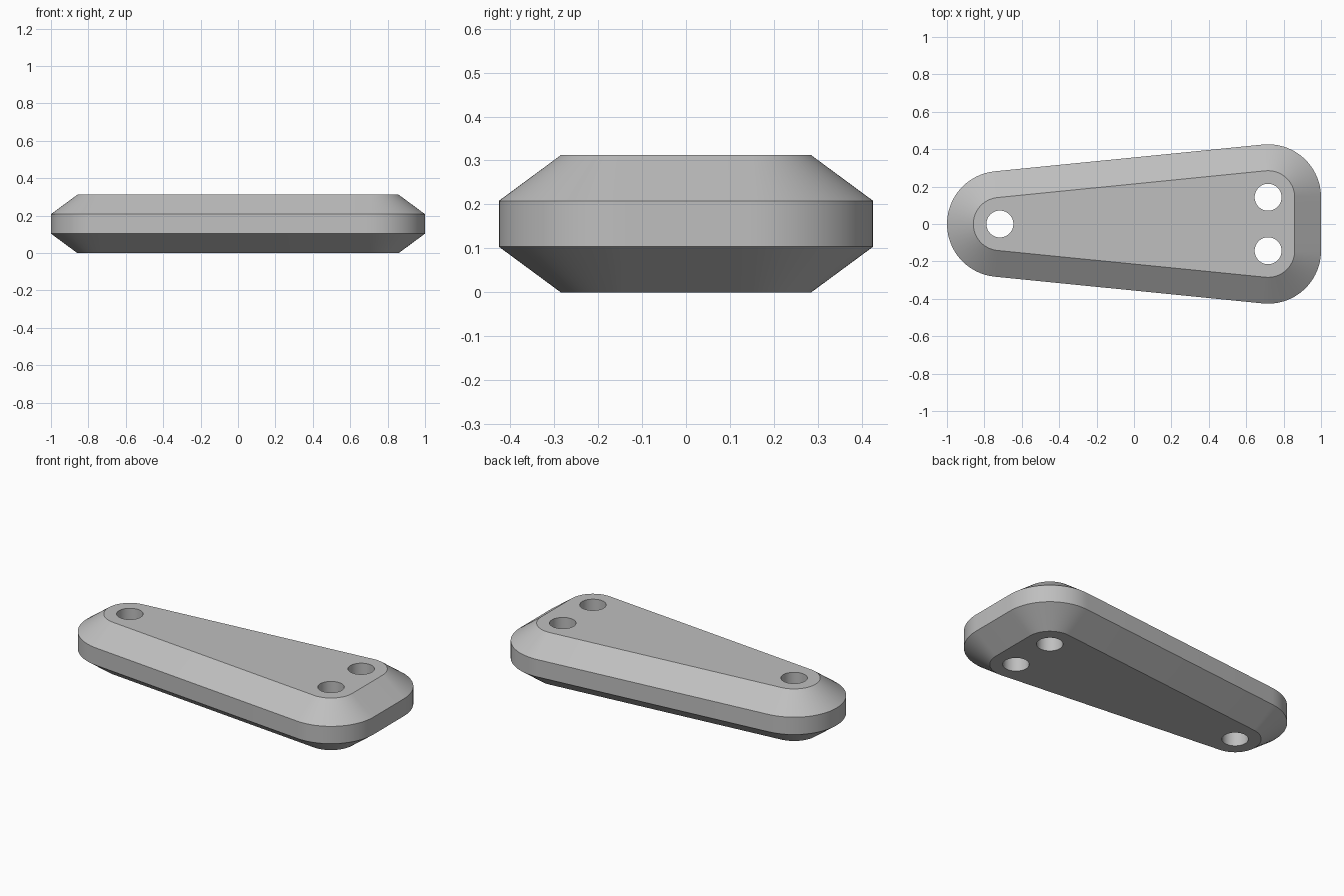
import bpy
import bmesh
from math import atan2, cos, sin, pi, radians

cube = bpy.data.objects.get("Cube")
if cube:
    bpy.data.objects.remove(cube, do_unlink=True)

# Main dimensions
END_X, SPREAD = 0.717, 0.143
OUTER_R, INNER_R, HOLE_R = 0.283, 0.142, 0.072
HEIGHT = 0.312
CENTRES = [(END_X, SPREAD), (-END_X, 0), (END_X, -SPREAD)]

# Grey material
grey = bpy.data.materials.new("grey")
grey.use_nodes = True
colour = (0.52, 0.52, 0.52, 1)
grey.diffuse_color = colour
grey.node_tree.nodes["Principled BSDF"].inputs["Base Color"].default_value = colour


def arc(centre, radius, start, end, steps):
    """Points along an arc, both ends included."""
    return [(centre[0] + radius * cos(start + (end - start) * i / steps),
             centre[1] + radius * sin(start + (end - start) * i / steps))
            for i in range(steps + 1)]


def outline(radius):
    """Tapered plate outline: a band wrapped tightly round three circles."""
    tangent = pi / 2 + atan2(SPREAD, 2 * END_X)
    spans = [(0, tangent), (tangent, 2 * pi - tangent), (-tangent, 0)]
    return [p for c, (a, b) in zip(CENTRES, spans) for p in arc(c, radius, a, b, 24)]


def ring(bm, points, z):
    """Closed loop of vertices and edges at one height."""
    verts = [bm.verts.new((x, y, z)) for x, y in points]
    edges = [bm.edges.new((v, verts[i - 1])) for i, v in enumerate(verts)]
    return verts, edges


def bridge(bm, low, high):
    """Wall of quads between two matching loops."""
    for i in range(len(low)):
        bm.faces.new((low[i - 1], low[i], high[i], high[i - 1]))


bm = bmesh.new()

# Outer wall with wide chamfers above and below
levels = [(INNER_R, 0), (OUTER_R, HEIGHT / 3), (OUTER_R, HEIGHT * 2 / 3), (INNER_R, HEIGHT)]
rings = [ring(bm, outline(r), z) for r, z in levels]
for low, high in zip(rings, rings[1:]):
    bridge(bm, low[0], high[0])
bottom_edges, top_edges = list(rings[0][1]), list(rings[-1][1])

# Three through holes
for centre in CENTRES:
    circle = arc(centre, HOLE_R, 0, 2 * pi, 48)[:-1]
    low, high = ring(bm, circle, 0), ring(bm, circle, HEIGHT)
    bridge(bm, low[0], high[0])
    bottom_edges += low[1]
    top_edges += high[1]

# Flat top and bottom faces around the holes
for edges, direction in ((bottom_edges, -1), (top_edges, 1)):
    bmesh.ops.triangle_fill(bm, use_beauty=True, use_dissolve=False,
                            edges=edges, normal=(0, 0, direction))
bmesh.ops.recalc_face_normals(bm, faces=bm.faces)

mesh = bpy.data.meshes.new("tapered_plate")
bm.to_mesh(mesh)
bm.free()
mesh.materials.append(grey)
plate = bpy.data.objects.new("tapered_plate", mesh)
bpy.context.collection.objects.link(plate)

# Smooth the rounded ends, keep chamfer and hole edges crisp
bpy.ops.object.select_all(action="DESELECT")
plate.select_set(True)
bpy.context.view_layer.objects.active = plate
bpy.ops.object.shade_smooth_by_angle(angle=radians(25))
